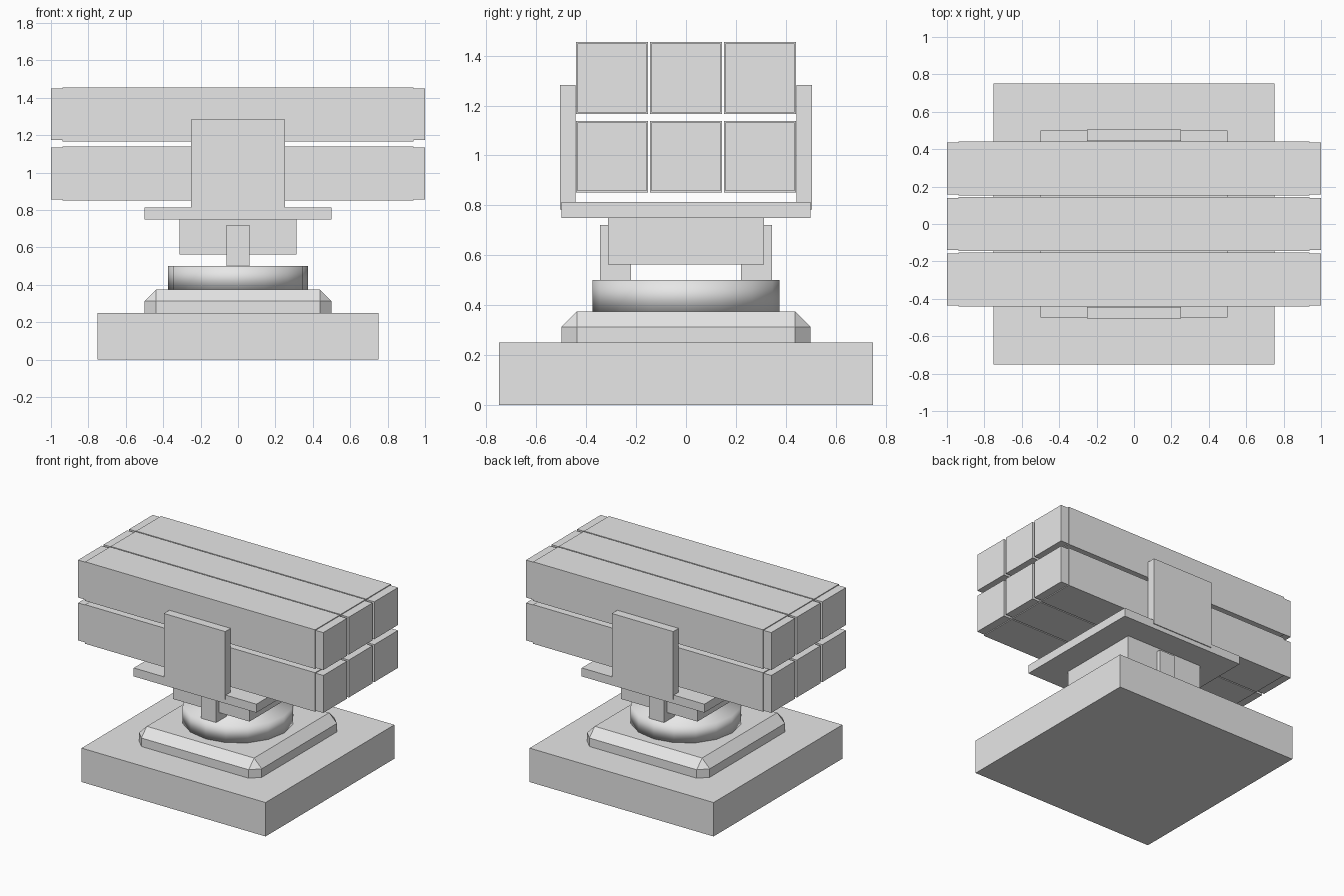
import bpy, bmesh
from mathutils import Matrix

if "Cube" in bpy.data.objects:
    bpy.data.objects.remove(bpy.data.objects["Cube"])

grey = bpy.data.materials.new("plain grey")
grey.diffuse_color = (0.8, 0.8, 0.8, 1)
grey.use_nodes = True
grey.node_tree.nodes["Principled BSDF"].inputs["Base Color"].default_value = grey.diffuse_color


def finish(name, bm):
    mesh = bpy.data.meshes.new(name)
    bm.to_mesh(mesh)
    bm.free()
    mesh.materials.append(grey)
    obj = bpy.data.objects.new(name, mesh)
    bpy.context.collection.objects.link(obj)
    return obj


def add_box(bm, x0, x1, y0, y1, z0, z1):
    m = (Matrix.Translation(((x0 + x1) / 2, (y0 + y1) / 2, (z0 + z1) / 2))
         @ Matrix.Diagonal((x1 - x0, y1 - y0, z1 - z0, 1)))
    bmesh.ops.create_cube(bm, size=1, matrix=m)


def box(name, *dims):
    bm = bmesh.new()
    add_box(bm, *dims)
    return finish(name, bm)


# Ground slab
box("base_slab", -0.75, 0.75, -0.75, 0.75, 0, 0.25)

# Plinth with chamfered top and corner edges
bm = bmesh.new()
add_box(bm, -0.5, 0.5, -0.5, 0.5, 0.25, 0.375)
edges = [e for e in bm.edges if max(v.co.z for v in e.verts) > 0.3]
bmesh.ops.bevel(bm, geom=edges, offset=0.0625, segments=1, affect='EDGES')
finish("plinth", bm)

# Softly shaded turntable
bm = bmesh.new()
bmesh.ops.create_cone(bm, cap_ends=True, segments=16, radius1=0.375, radius2=0.375,
                      depth=0.125, matrix=Matrix.Translation((0, 0, 0.4375)))
for f in bm.faces:
    f.smooth = True
finish("turntable", bm)

# Pivot block and platform
box("pivot_block", -0.3125, 0.3125, -0.3125, 0.3125, 0.5625, 0.75)
box("platform", -0.5, 0.5, -0.5, 0.5, 0.75, 0.8125)

# Support posts and side plates, front and back
for side, s in (("front", -1), ("back", 1)):
    y0, y1 = sorted((s * 0.22, s * 0.344))
    box(side + "_post", -0.0625, 0.0625, y0, y1, 0.5, 0.72)
    y0, y1 = sorted((s * 0.443, s * 0.506))
    box(side + "_side_plate", -0.25, 0.25, y0, y1, 0.783, 1.283)

# Two rows of three tubes, each with slightly smaller end caps
body, cap = 0.144, 0.138
for row, z in (("lower", 0.995), ("upper", 1.311)):
    for i in (-1, 0, 1):
        y = i * 0.297
        tag = f"{row}_tube_{i + 2}"
        box(tag, -0.9375, 0.9375, y - body, y + body, z - body, z + body)
        for end, x0, x1 in (("left", -1, -0.9375), ("right", 0.9375, 1)):
            box(f"{tag}_{end}_cap", x0, x1, y - cap, y + cap, z - cap, z + cap)
